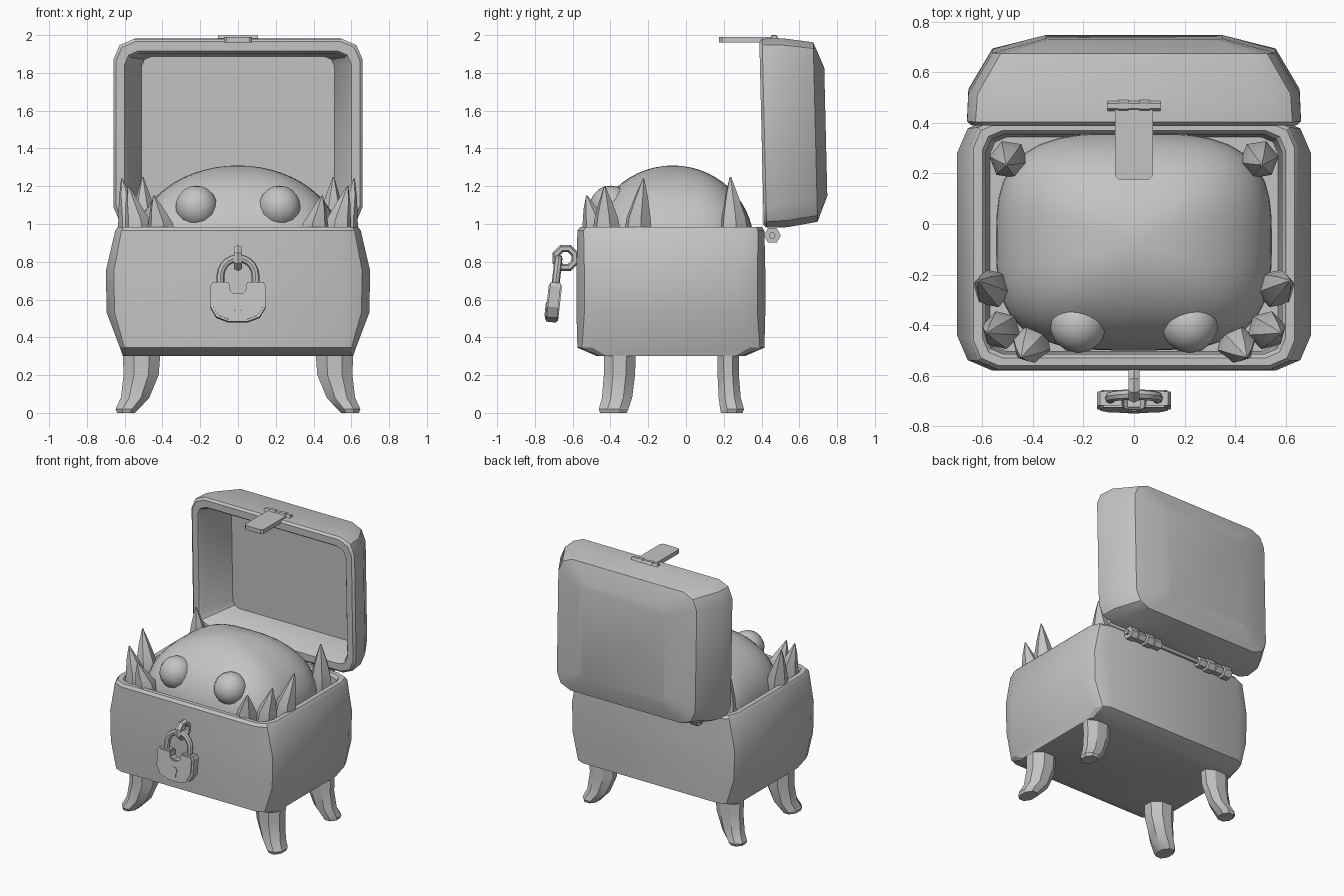
import bpy, bmesh, math
from mathutils import Matrix, Vector

if "Cube" in bpy.data.objects:
    bpy.data.objects.remove(bpy.data.objects["Cube"])

grey = bpy.data.materials.new("plain grey")
grey.diffuse_color = (0.55, 0.55, 0.55, 1)
grey.use_nodes = True
grey.node_tree.nodes["Principled BSDF"].inputs["Base Color"].default_value = grey.diffuse_color


def finish(bm, name, angle=30, mat=None):
    bmesh.ops.recalc_face_normals(bm, faces=bm.faces)
    if mat:
        bm.transform(mat)
    me = bpy.data.meshes.new(name)
    bm.to_mesh(me)
    bm.free()
    me.materials.append(grey)
    me.shade_smooth()
    me.set_sharp_from_angle(angle=math.radians(angle))
    ob = bpy.data.objects.new(name, me)
    bpy.context.collection.objects.link(ob)
    return ob


def loft(name, rings, angle=30, mat=None):
    """Skin a list of equal-length point rings and cap both ends."""
    bm = bmesh.new()
    vs = [[bm.verts.new(p) for p in r] for r in rings]
    n = len(vs[0])
    for a, b in zip(vs, vs[1:]):
        for i in range(n):
            j = (i + 1) % n
            bm.faces.new((a[i], a[j], b[j], b[i]))
    bm.faces.new(vs[0])
    bm.faces.new(vs[-1])
    return finish(bm, name, angle, mat)


def rrect(hx, hy, c):
    """Rectangle with two-step chamfered corners."""
    k = 0.3 * c
    q = [(hx, hy - c), (hx - k, hy - k), (hx - c, hy)]
    out = []
    for sx, sy in ((1, 1), (-1, 1), (-1, -1), (1, -1)):
        pts = [(sx * x, sy * y) for x, y in q]
        out += pts if sx * sy > 0 else pts[::-1]
    return out


def ngon(r, n, a0=0.0):
    return [(r * math.cos(a0 + 2 * math.pi * i / n), r * math.sin(a0 + 2 * math.pi * i / n)) for i in range(n)]


def prism_x(name, x0, x1, y, z, r, n=6):
    ring = ngon(r, n)
    return loft(name, [[(x, y + a, z + b) for a, b in ring] for x in (x0, x1)])


def prism_y(name, outline, y0, y1, mat=None):
    return loft(name, [[(x, y, z) for x, z in outline] for y in (y0, y1)], 30, mat)


# Chest body: outer wall, rim and hollow inside
CY = -0.08
body = [(0.30, 0.61, 0.39, 0.05), (0.345, 0.625, 0.495, 0.08), (0.53, 0.695, 0.50, 0.14),
        (0.75, 0.70, 0.50, 0.14), (0.965, 0.65, 0.495, 0.11), (0.985, 0.635, 0.48, 0.10),
        (0.985, 0.60, 0.45, 0.08), (0.965, 0.585, 0.435, 0.07), (0.45, 0.57, 0.425, 0.07)]
loft("chest_body", [[(x, y + CY, z) for x, y in rrect(hx, hy, c)] for z, hx, hy, c in body])

# Open lid, slightly leaning forward: (depth, half width, half height, corner)
lid = [(0.26, 0.51, 0.40, 0.05), (0.02, 0.585, 0.42, 0.06), (0.0, 0.60, 0.435, 0.07),
       (0.0, 0.645, 0.485, 0.10), (0.015, 0.66, 0.50, 0.11), (0.125, 0.655, 0.50, 0.12),
       (0.285, 0.56, 0.475, 0.11), (0.34, 0.35, 0.34, 0.05)]
loft("chest_lid", [[(x, 0.40 + d - 0.024 * z, 1.48 + z + 0.024 * d) for x, z in rrect(hx, hz, c)]
                   for d, hx, hz, c in lid])

# Creature dome: sphere with a squarish plan
bm = bmesh.new()
bmesh.ops.create_uvsphere(bm, u_segments=48, v_segments=28, radius=1)
for v in bm.verts:
    x, y, z = v.co
    r = math.hypot(x, y)
    if r > 1e-6:
        n = 3.2
        k = r / (abs(x) ** n + abs(y) ** n) ** (1 / n)
        x, y = x * k, y * k
    v.co = (0.545 * x, -0.07 + 0.43 * y, 0.89 + 0.42 * z)
finish(bm, "creature_head", 60)

for s, side in ((1, "right"), (-1, "left")):
    # Eyes
    bm = bmesh.new()
    bmesh.ops.create_uvsphere(bm, u_segments=14, v_segments=10, radius=0.113)
    finish(bm, side + "_eye", 60, Matrix.Translation((0.22 * s, -0.398, 1.09)))

    # Teeth: base centre, tip
    for i, (bx, by, tx, ty, tz) in enumerate([(0.405, -0.475, 0.445, -0.525, 1.15),
                                              (0.525, -0.42, 0.58, -0.43, 1.20),
                                              (0.56, -0.255, 0.615, -0.225, 1.24),
                                              (0.495, 0.255, 0.505, 0.235, 1.25)]):
        rings = []
        for t, bend, r in ((-0.5, 0, 0.065), (0, 0, 0.078), (0.3, 0.15, 0.066), (0.65, 0.6, 0.038), (1, 1, 0.004)):
            cx, cy, cz = bx + (tx - bx) * bend, by + (ty - by) * bend, 0.95 + (tz - 0.95) * t
            rings.append([(s * (cx + a), cy + b, cz) for a, b in ngon(r, 6, 0.3 + i)])
        loft(f"{side}_tooth_{i + 1}", rings, 25)

    # Legs: (z, inner x, outer x, inner spread, outer spread in y)
    for name, f, y0, y1 in (("front", -1, 0.265, 0.435), ("back", 1, 0.165, 0.28)):
        rings = []
        for z, xa, xb, da, db in ((0.33, 0.41, 0.61, 0, 0), (0.20, 0.42, 0.606, 0.005, 0),
                                  (0.08, 0.47, 0.62, 0.02, 0.01), (0.02, 0.525, 0.648, 0.04, 0.027),
                                  (0.0, 0.545, 0.64, 0.05, 0.02)):
            if f > 0:
                da *= 0.4
            ya, yb = y0 + da, y1 + db
            hx, hy = (xb - xa) / 2, (yb - ya) / 2
            oct8 = ngon(1 / math.cos(math.pi / 8), 8, math.pi / 8)
            rings.append([(s * ((xa + xb) / 2 + hx * a), f * ((ya + yb) / 2 + hy * b), z) for a, b in oct8])
        loft(f"{name}_{side}_leg", rings)

    # Hinge knuckles
    for i in range(4):
        x = 0.165 + 0.07 * i
        prism_x(f"{side}_hinge_knuckle_{i + 1}", s * x, s * (x + 0.058), 0.457, 0.94, 0.045 if i % 2 else 0.038)
prism_x("hinge_rod", -0.45, 0.45, 0.457, 0.94, 0.018)

# Hasp on the lid edge
hasp = [(0.075, 0.46), (-0.075, 0.46), (-0.075, 0.19), (-0.06, 0.175), (0.06, 0.175), (0.075, 0.19)]
loft("hasp_plate", [[(x, y, z) for x, y in hasp] for z in (1.96, 1.99)])
for i in range(5):
    x = -0.105 + 0.042 * i
    prism_x(f"hasp_knuckle_{i + 1}", x, x + 0.042, 0.467, 1.98, 0.024 if i % 2 else 0.02)


def tube(name, path, plane_y, r, n=8, mat=None):
    """Round tube along a path in the xz plane."""
    rings = []
    for i, (x, z) in enumerate(path):
        a, b = path[max(i - 1, 0)], path[min(i + 1, len(path) - 1)]
        t = Vector((b[0] - a[0], 0, b[1] - a[1])).normalized()
        side = Vector((t.z, 0, -t.x))
        rings.append([Vector((x, plane_y, z)) + side * u + Vector((0, v, 0)) for u, v in ngon(r, n)])
    return loft(name, rings, 40, mat)


# Staple ring in the yz plane
bm = bmesh.new()
R, N, M = 0.054, 8, 6
grid = []
for i in range(N):
    a = 2 * math.pi * (i + 0.5) / N
    grid.append([bm.verts.new((v * 1.2, -0.638 + (R + u) * math.cos(a), 0.82 + (R + u) * math.sin(a)))
                 for u, v in ngon(0.02, M)])
for i in range(N):
    for j in range(M):
        p, q, k = grid[i], grid[(i + 1) % N], (j + 1) % M
        bm.faces.new((p[j], p[k], q[k], q[j]))
finish(bm, "lock_staple")

# Padlock, hanging at a slight tilt
tilt = Matrix.Translation((0, -0.702, 0.58)) @ Matrix.Rotation(math.radians(-6.5), 4, 'X')
half = [(0.025, 0.05), (0.045, 0.07), (0.05, 0.11), (0.135, 0.11), (0.147, 0.09), (0.147, -0.02),
        (0.115, -0.075), (0.05, -0.1)]
outline = half + [(-x, z) for x, z in reversed(half)]
prism_y("padlock_body", outline, -0.028, 0.028, tilt)
prism_y("padlock_face", [(x * 0.9, z * 0.9) for x, z in outline], -0.035, 0.035, tilt)
arch = [(0.093, 0.09)] + [(0.093 * math.cos(math.pi * i / 10), 0.145 + 0.095 * math.sin(math.pi * i / 10))
                          for i in range(11)] + [(-0.093, 0.09)]
tube("padlock_shackle", arch, 0, 0.021, 8, tilt)

# Keyhole plate
arc = [(0.026 * math.cos(math.radians(a)), -0.022 + 0.026 * math.sin(math.radians(a))) for a in range(-50, 231, 40)]
prism_y("keyhole_plate", arc + [(-0.022, -0.075), (0.022, -0.075)], -0.04, -0.034, tilt)
